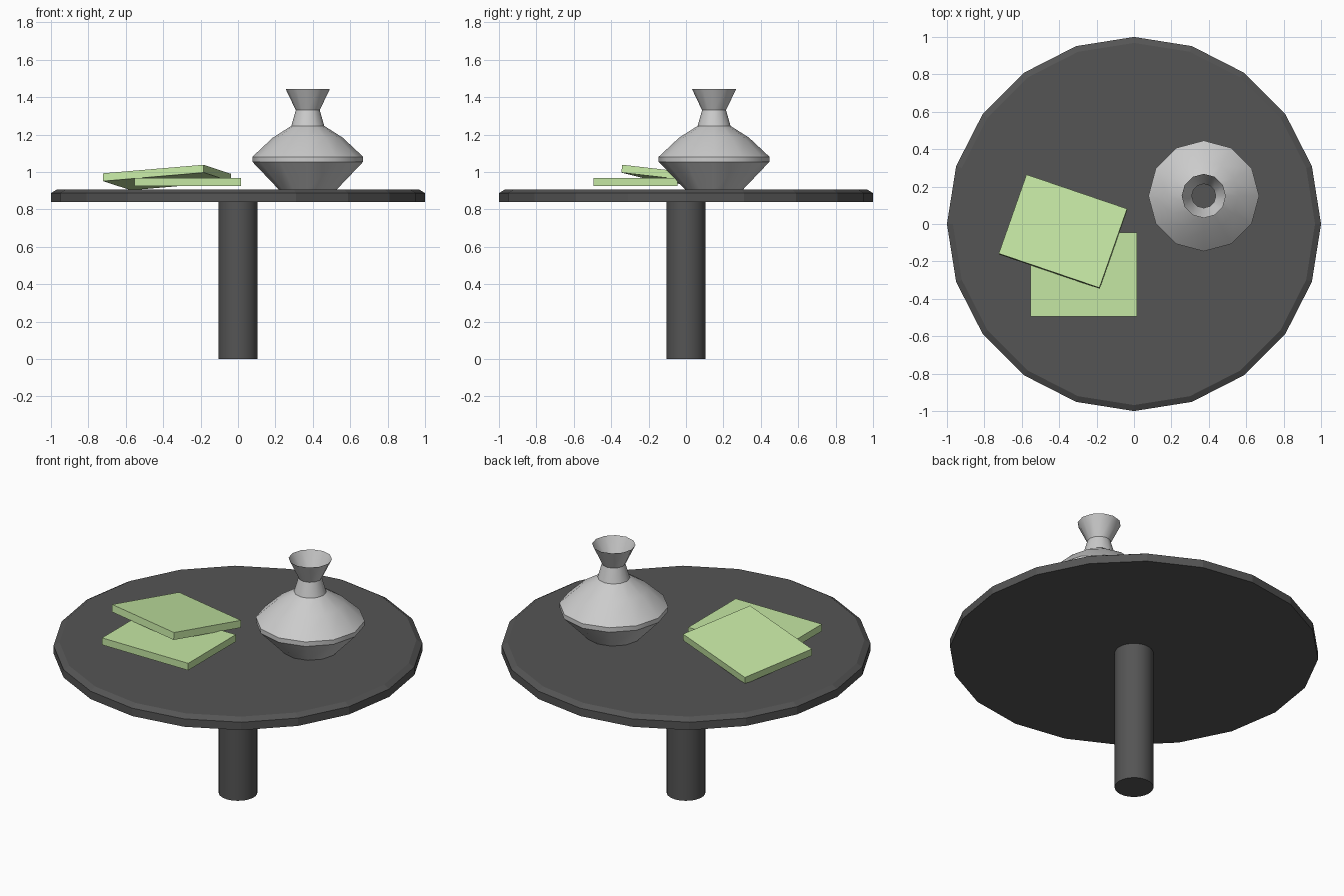
import bpy, bmesh, math
from mathutils import Vector, Matrix

if "Cube" in bpy.data.objects:
    bpy.data.objects.remove(bpy.data.objects["Cube"])


def material(name, rgb):
    m = bpy.data.materials.new(name)
    m.diffuse_color = (*rgb, 1)
    m.use_nodes = True
    m.node_tree.nodes["Principled BSDF"].inputs["Base Color"].default_value = m.diffuse_color
    return m


def make_object(name, bm, mat=None):
    bmesh.ops.recalc_face_normals(bm, faces=bm.faces)
    mesh = bpy.data.meshes.new(name)
    bm.to_mesh(mesh)
    bm.free()
    ob = bpy.data.objects.new(name, mesh)
    bpy.context.collection.objects.link(ob)
    if mat:
        mesh.materials.append(mat)
    return ob


def lathe(name, profile, sides, mat=None, centre=(0, 0), open_top=False, smooth=None):
    """Stack rings of (radius, z) with a closed base and an optional lid."""
    bm = bmesh.new()
    rings = []
    for r, z in profile:
        rings.append([bm.verts.new((centre[0] + r * math.cos(2 * math.pi * i / sides),
                                    centre[1] + r * math.sin(2 * math.pi * i / sides), z))
                      for i in range(sides)])
    for a, b in zip(rings, rings[1:]):
        for i in range(sides):
            j = (i + 1) % sides
            bm.faces.new((a[i], a[j], b[j], b[i]))
    bm.faces.new(rings[0][::-1])
    if not open_top:
        bm.faces.new(rings[-1])
    ob = make_object(name, bm, mat)
    if smooth:
        bpy.ops.object.select_all(action='DESELECT')
        bpy.context.view_layer.objects.active = ob
        ob.select_set(True)
        bpy.ops.object.shade_smooth_by_angle(angle=math.radians(smooth))
    return ob


def book(name, centre, x_axis, y_axis, mat):
    """Flat slab; centre is the middle of its top face."""
    size = (0.57, 0.45, 0.042)
    x = Vector(x_axis).normalized()
    z = x.cross(Vector(y_axis)).normalized()
    y = z.cross(x)
    rot = Matrix((x, y, z)).transposed().to_4x4()
    place = Matrix.Translation(Vector(centre) - z * size[2] / 2)
    bm = bmesh.new()
    bmesh.ops.create_cube(bm, size=1, matrix=place @ rot @ Matrix.Diagonal((*size, 1)))
    return make_object(name, bm, mat)


dark = material("dark_grey", (0.09, 0.09, 0.09))
green = material("pale_green", (0.56, 0.8, 0.37))

# Table: bevelled twenty-sided top on a round column
lathe("table_top", [(1, 0.84), (1, 0.887), (0.968, 0.906)], 20, dark)
lathe("table_leg", [(0.105, 0), (0.105, 0.84)], 32, dark, smooth=30)

# Vase: thin twelve-sided shell, open at the mouth
lathe("vase", [(0.155, 0.906), (0.296, 1.054), (0.296, 1.081), (0.187, 1.183),
               (0.088, 1.246), (0.064, 1.33), (0.118, 1.443)],
      12, centre=(0.373, 0.15), open_top=True, smooth=32)

# Books: one level, one tilted across it
book("lower_book", (-0.268, -0.27, 0.967), (1, 0, 0), (0, 1, 0), green)
book("upper_book", (-0.38, -0.038, 0.991), (0.54, -0.184, 0.046),
     (0.145, 0.425, -0.049), green)
